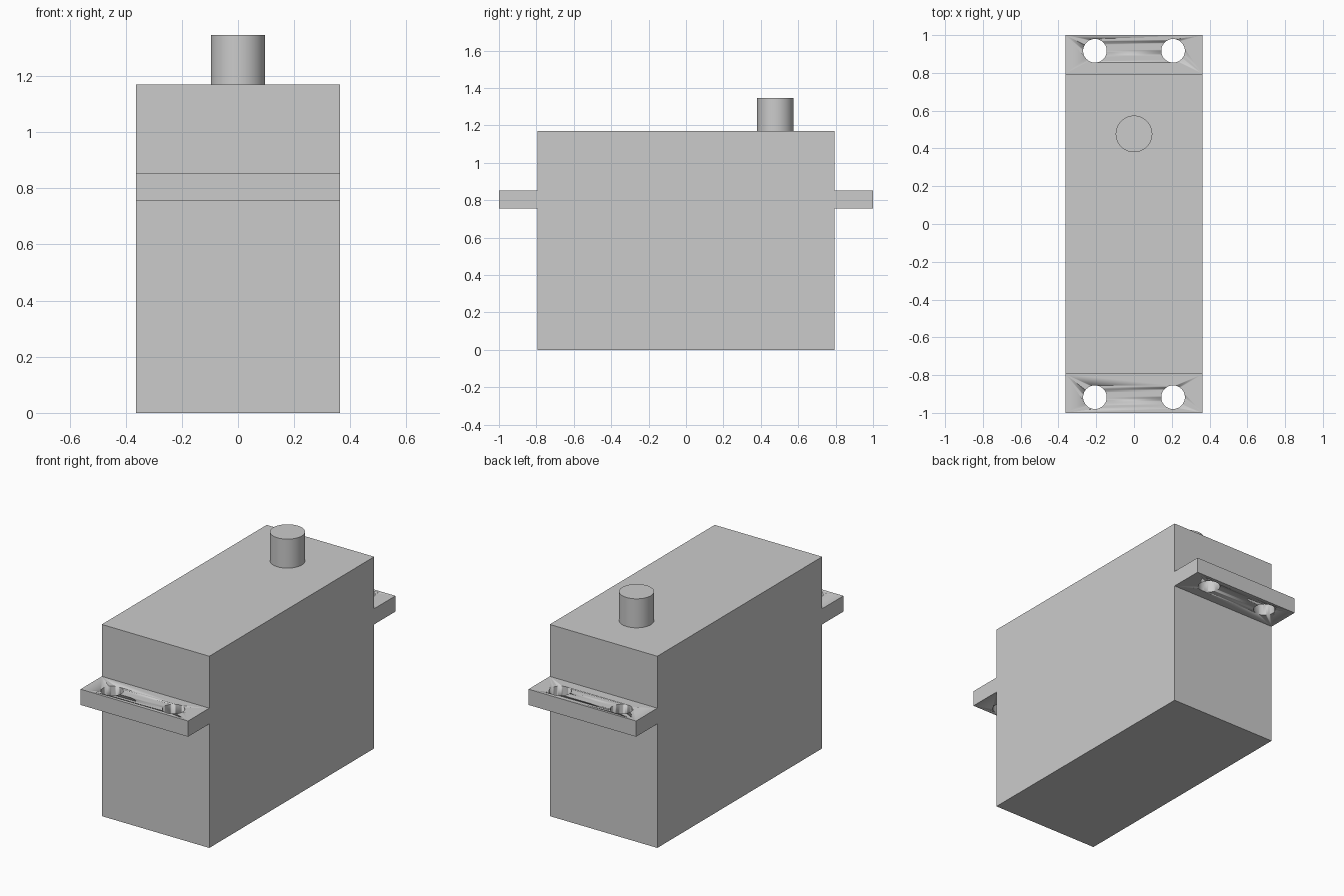
import bpy

cube = bpy.data.objects.get("Cube")
if cube:
    bpy.data.objects.remove(cube, do_unlink=True)

GREY = (0.6, 0.6, 0.6, 1)
plastic = bpy.data.materials.new("grey_plastic")
plastic.use_nodes = True
plastic.diffuse_color = GREY
plastic.node_tree.nodes["Principled BSDF"].inputs["Base Color"].default_value = GREY

WIDTH, BODY_Y, HEIGHT = 0.726, 0.795, 1.17
TAB_LOW, TAB_HIGH = 0.757, 0.853


def finish(obj, name):
    obj.name = name
    obj.data.materials.clear()
    obj.data.materials.append(plastic)
    return obj


def box(name, y0, y1, z0, z1):
    bpy.ops.mesh.primitive_cube_add(size=1, location=(0, (y0 + y1) / 2, (z0 + z1) / 2))
    obj = bpy.context.object
    obj.scale = (WIDTH, y1 - y0, z1 - z0)
    bpy.ops.object.transform_apply(location=False, rotation=False, scale=True)
    return finish(obj, name)


def cylinder(name, x, y, z0, z1, radius):
    bpy.ops.mesh.primitive_cylinder_add(vertices=48, radius=radius, depth=z1 - z0,
                                        location=(x, y, (z0 + z1) / 2))
    bpy.ops.object.shade_smooth_by_angle()
    return finish(bpy.context.object, name)


# Case and output shaft
box("motor_case", -BODY_Y, BODY_Y, 0, HEIGHT)
cylinder("output_shaft", 0, 0.477, HEIGHT, 1.347, 0.097)

# Mounting tabs, each drilled with two screw holes
for side, sign in (("front", -1), ("back", 1)):
    y0, y1 = sorted((sign * BODY_Y, sign))
    tab = box(side + "_mounting_tab", y0, y1, TAB_LOW, TAB_HIGH)
    for x in (-0.207, 0.207):
        cutter = cylinder(side + "_hole_cutter", x, sign * 0.917,
                          TAB_LOW - 0.1, TAB_HIGH + 0.1, 0.0625)
        cutter.hide_render = True
        cutter.hide_viewport = True
        drill = tab.modifiers.new("screw_hole", 'BOOLEAN')
        drill.operation = 'DIFFERENCE'
        drill.solver = 'EXACT'
        drill.object = cutter
    # Round hole walls with crisp rims
    bpy.context.view_layer.objects.active = tab
    bpy.ops.object.select_all(action='DESELECT')
    tab.select_set(True)
    bpy.ops.object.shade_smooth_by_angle()
